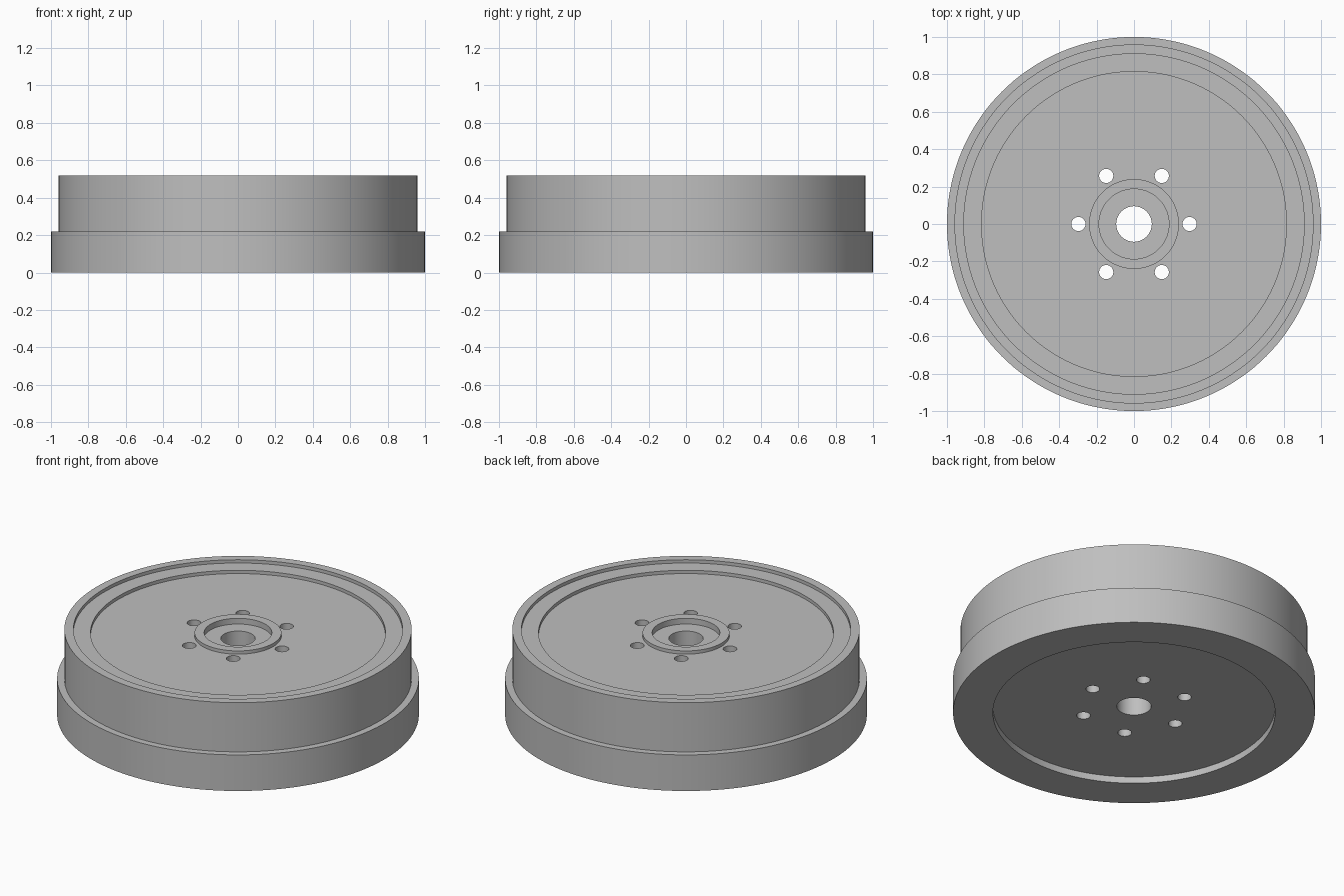
import bpy, bmesh, math
from mathutils import Matrix, Vector

if "Cube" in bpy.data.objects:
    bpy.data.objects.remove(bpy.data.objects["Cube"], do_unlink=True)

SEGMENTS = 144
BORE_RADIUS = 0.095
BOLT_RADIUS, BOLT_CIRCLE, BOLT_COUNT = 0.038, 0.297, 6

steel = bpy.data.materials.new("plain grey steel")
steel.use_nodes = True
GREY = (0.52, 0.52, 0.52, 1)
steel.diffuse_color = GREY
steel.node_tree.nodes["Principled BSDF"].inputs["Base Color"].default_value = GREY


def add_object(name, bm):
    bmesh.ops.recalc_face_normals(bm, faces=bm.faces)
    mesh = bpy.data.meshes.new(name)
    bm.to_mesh(mesh)
    bm.free()
    mesh.materials.append(steel)
    obj = bpy.data.objects.new(name, mesh)
    bpy.context.collection.objects.link(obj)
    return obj


def lathe(name, profile):
    """Revolve a closed (radius, height) profile around the z axis."""
    bm = bmesh.new()
    verts = [bm.verts.new((r, 0, z)) for r, z in profile]
    edges = [bm.edges.new((a, b)) for a, b in zip(verts, verts[1:] + verts[:1])]
    bmesh.ops.spin(bm, geom=verts + edges, cent=(0, 0, 0), axis=(0, 0, 1),
                   angle=math.tau, steps=SEGMENTS, use_merge=True)
    bmesh.ops.remove_doubles(bm, verts=bm.verts, dist=1e-5)
    return add_object(name, bm)


# Flywheel body: stepped rim, dished top, raised hub ring, recessed underside
flywheel = lathe("flywheel_body", [
    (BORE_RADIUS, 0.04), (0.78, 0.04), (0.78, 0), (1, 0),      # underside
    (1, 0.22), (0.96, 0.22), (0.96, 0.52), (0.91, 0.52),       # outer rim
    (0.91, 0.50), (0.815, 0.50), (0.815, 0.48), (0.24, 0.48),  # dished top
    (0.24, 0.50), (0.187, 0.50), (0.187, 0.465), (BORE_RADIUS, 0.465),  # hub
])

# Ring of bolt holes through the web
bm = bmesh.new()
for i in range(BOLT_COUNT):
    spot = Matrix.Rotation(math.tau * i / BOLT_COUNT, 3, 'Z') @ Vector((BOLT_CIRCLE, 0, 0.26))
    bmesh.ops.create_cone(bm, cap_ends=True, segments=32, radius1=BOLT_RADIUS,
                          radius2=BOLT_RADIUS, depth=0.8,
                          matrix=Matrix.Translation(spot))
cutter = add_object("bolt_hole_cutter", bm)
cutter.hide_render = True

drill = flywheel.modifiers.new("bolt holes", 'BOOLEAN')
drill.operation = 'DIFFERENCE'
drill.solver = 'EXACT'
drill.object = cutter

# Bake the holes, then smooth the round walls and keep the steps crisp
bpy.ops.object.select_all(action='DESELECT')
flywheel.select_set(True)
bpy.context.view_layer.objects.active = flywheel
bpy.ops.object.modifier_apply(modifier=drill.name)
bpy.data.objects.remove(cutter, do_unlink=True)
bpy.ops.object.shade_smooth_by_angle(angle=math.radians(30))
